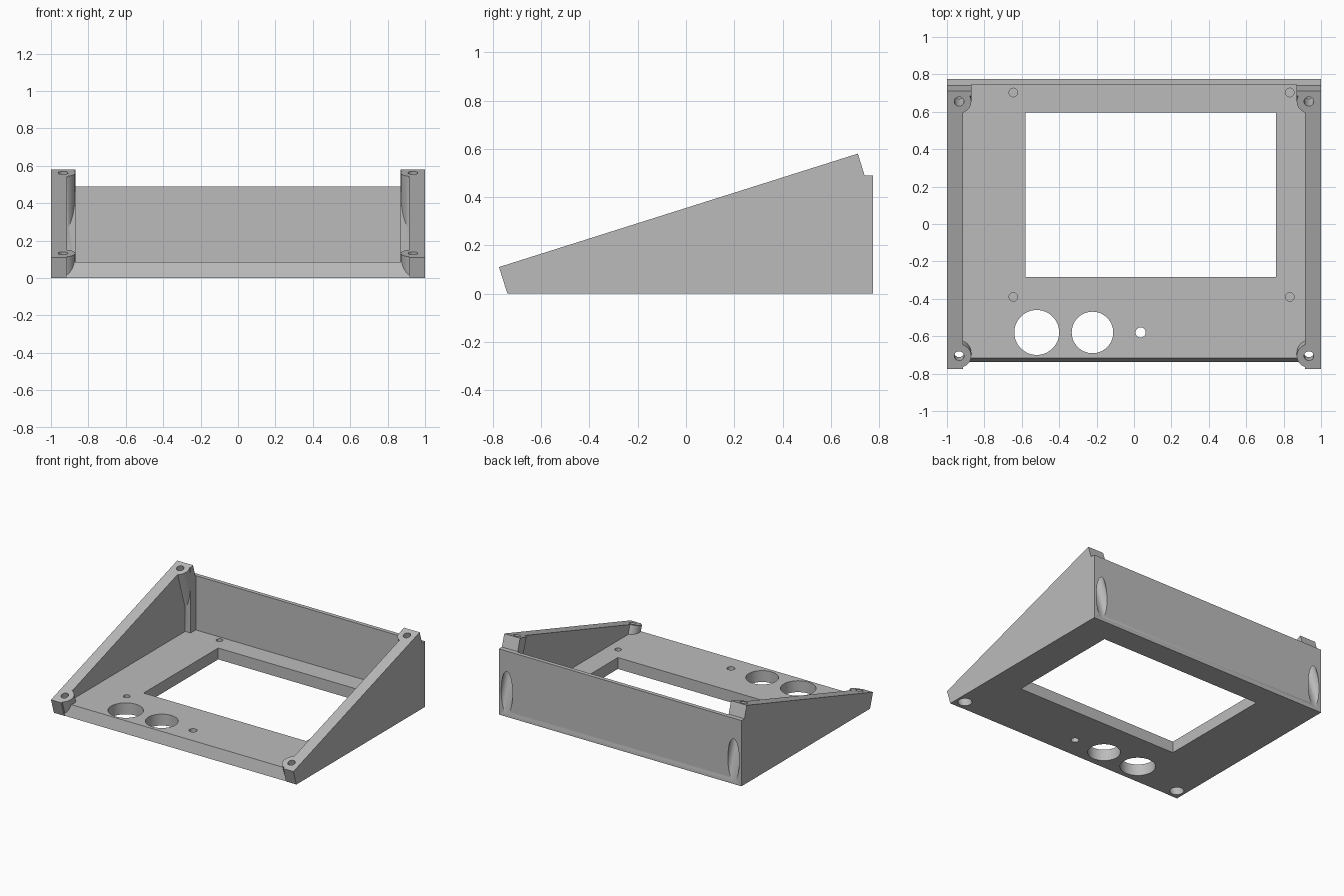
import bpy, bmesh, math
from mathutils import Vector, Matrix

cube = bpy.data.objects.get("Cube")
if cube:
    bpy.data.objects.remove(cube, do_unlink=True)

grey = bpy.data.materials.new("plain_grey")
grey.use_nodes = True
grey.diffuse_color = (0.5, 0.5, 0.5, 1)
grey.node_tree.nodes["Principled BSDF"].inputs["Base Color"].default_value = (0.5, 0.5, 0.5, 1)


def make_object(name, bm):
    bmesh.ops.recalc_face_normals(bm, faces=bm.faces)
    mesh = bpy.data.meshes.new(name)
    bm.to_mesh(mesh)
    bm.free()
    mesh.materials.append(grey)
    obj = bpy.data.objects.new(name, mesh)
    bpy.context.collection.objects.link(obj)
    return obj


def box(name, x, y, z):
    bm = bmesh.new()
    bmesh.ops.create_cube(bm, size=1)
    for v in bm.verts:
        v.co = Vector([(r[0] + r[1]) / 2 + c * (r[1] - r[0]) for c, r in zip(v.co, (x, y, z))])
    return make_object(name, bm)


def prism(name, profile, half_width):
    """Extrude a (y, z) profile along x."""
    bm = bmesh.new()
    face = bm.faces.new([bm.verts.new((-half_width, y, z)) for y, z in profile])
    ext = bmesh.ops.extrude_face_region(bm, geom=[face])
    moved = [g for g in ext["geom"] if isinstance(g, bmesh.types.BMVert)]
    bmesh.ops.translate(bm, verts=moved, vec=(2 * half_width, 0, 0))
    return make_object(name, bm)


def cylinder(name, start, end, radius):
    start, end = Vector(start), Vector(end)
    axis = end - start
    bm = bmesh.new()
    turn = Vector((0, 0, 1)).rotation_difference(axis).to_matrix().to_4x4()
    bmesh.ops.create_cone(bm, cap_ends=True, segments=48, radius1=radius, radius2=radius,
                          depth=axis.length,
                          matrix=Matrix.Translation((start + end) / 2) @ turn)
    return make_object(name, bm)


def combine(target, tool, operation):
    """Apply one boolean step and discard the tool."""
    tool.hide_render = True
    mod = target.modifiers.new(operation, 'BOOLEAN')
    mod.operation, mod.solver, mod.object = operation, 'EXACT', tool
    bpy.context.view_layer.objects.active = target
    bpy.ops.object.modifier_apply(modifier=mod.name)
    bpy.data.objects.remove(tool, do_unlink=True)


# Hollow shell: floor, side walls and back wall
shell = box("sloped_enclosure", (-1, 1), (-0.9, 0.9), (-0.1, 0.8))
cavity = [(-1, -0.2), (-0.738, -0.2), (-0.738, 0), (-0.716, 0.085),
          (0.745, 0.085), (0.745, 1), (-1, 1)]
combine(shell, prism("cavity", cavity, 0.915), 'DIFFERENCE')

# Screw posts stand square to the sloping rim
slope = math.atan2(0.47, 1.485)
axis = Vector((0, -math.sin(slope), math.cos(slope)))
posts = []
for side in (-1, 1):
    combine(shell, box("corner_block", sorted((side * 0.95, side * 0.87)),
                       (0.685, 0.8), (0.04, 0.75)), 'UNION')
    # rim point, depth of the narrow bore below the rim
    for y, z, seat in ((-0.705, 0.131, 0.06), (0.655, 0.561, 0.13)):
        rim = Vector((side * 0.935, y, z))
        posts.append((rim, seat))
        low = rim - axis * (rim.z - 0.03) / axis.z
        if y > 0:
            low = rim - axis * 0.4
        combine(shell, cylinder("screw_post", low, rim + axis * 0.1, 0.065), 'UNION')

# Trim everything to the wedge outline
wedge = [(-0.775, 0.11), (-0.74, 0), (0.775, 0), (0.775, 0.49), (0.74, 0.49), (0.712, 0.58)]
combine(shell, prism("wedge_outline", wedge, 1.2), 'INTERSECT')

# Screw bores and wide head recesses
for rim, seat in posts:
    combine(shell, cylinder("bore", rim - axis * (seat + 0.02), rim + axis * 0.1, 0.026), 'DIFFERENCE')
    combine(shell, cylinder("recess", rim - axis * 0.8, rim - axis * seat, 0.047), 'DIFFERENCE')

# Display window, control holes and blind mounting holes in the floor
combine(shell, box("window", (-0.58, 0.76), (-0.283, 0.595), (-0.1, 0.2)), 'DIFFERENCE')
for x, radius in ((-0.52, 0.12), (-0.222, 0.111), (0.035, 0.027)):
    combine(shell, cylinder("control_hole", (x, -0.58, -0.1), (x, -0.58, 0.2), radius), 'DIFFERENCE')
for x in (-0.645, 0.833):
    for y in (-0.39, 0.703):
        combine(shell, cylinder("mount_hole", (x, y, 0.03), (x, y, 0.2), 0.023), 'DIFFERENCE')

# Smooth the bores, keep corners crisp
bpy.ops.object.select_all(action='DESELECT')
shell.select_set(True)
bpy.context.view_layer.objects.active = shell
bpy.ops.object.shade_smooth_by_angle(angle=math.radians(30))
